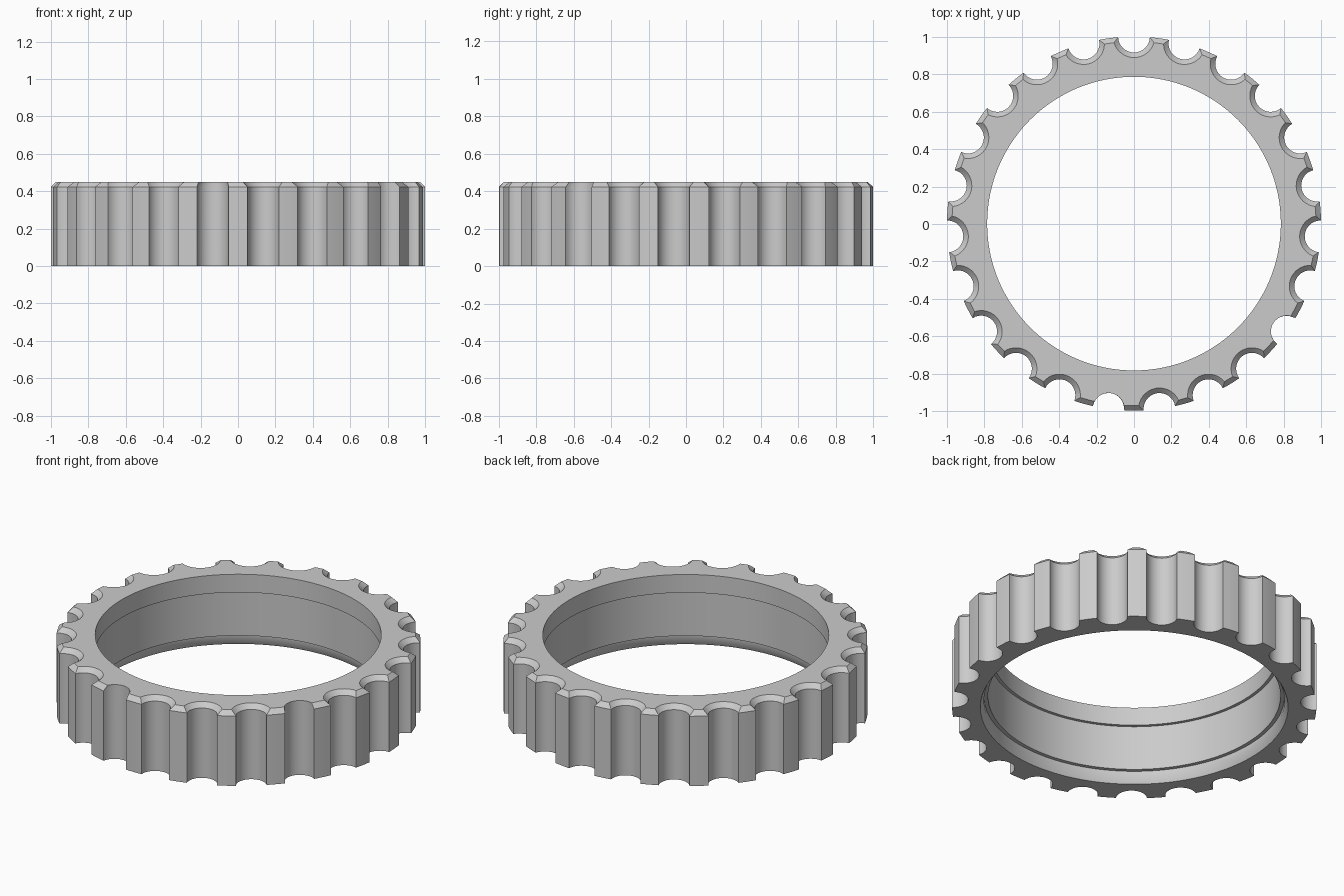
import bpy
import bmesh
from math import sin, cos, acos, pi, tau, radians

cube = bpy.data.objects.get("Cube")
if cube:
    bpy.data.objects.remove(cube, do_unlink=True)

NOTCHES = 23          # scallops round the rim
PLAIN = (8, 12)       # scallops whose top edge is left unchamfered
RIM, NOTCH_R, NOTCH_C = 1.0, 0.085, 1.0
HEIGHT, CHAMFER = 0.45, 0.027
ARC, TOOTH = 16, 4    # segments per scallop and per tooth
SHIFT_Y = 0.002       # an odd count leaves the outline slightly off centre
PITCH = tau / NOTCHES

mat = bpy.data.materials.new("plain grey")
mat.use_nodes = True
grey = (0.6, 0.6, 0.6, 1)
mat.diffuse_color = grey
mat.node_tree.nodes["Principled BSDF"].inputs["Base Color"].default_value = grey


def scallop(index, inset):
    """Radius of a scallop and its half angle on the rim for a given inset."""
    r = NOTCH_R + (0 if index % NOTCHES in PLAIN else inset)
    rim = RIM - inset
    half = acos((rim ** 2 + NOTCH_C ** 2 - r ** 2) / (2 * rim * NOTCH_C))
    return r, rim, half


def outline(inset):
    """Scalloped rim outline, clockwise from the back."""
    points = []
    for i in range(NOTCHES):
        r, rim, half = scallop(i, inset)
        mid = pi / 2 - i * PITCH
        # scallop arc, measured from the inward direction
        sweep = acos((NOTCH_C - rim * cos(half)) / r)
        for k in range(ARC + 1):
            t = -sweep + 2 * sweep * k / ARC
            u, v = NOTCH_C - r * cos(t), r * sin(t)
            points.append((u * cos(mid) + v * sin(mid),
                           u * sin(mid) - v * cos(mid)))
        # tooth arc up to the next scallop
        start = mid - half
        end = mid - PITCH + scallop(i + 1, inset)[2]
        for k in range(1, TOOTH):
            a = start + (end - start) * k / TOOTH
            points.append((rim * cos(a), rim * sin(a)))
    return points


base = outline(0)
count = len(base)


def circle(radius):
    """Bore circle with points matched to the rim outline."""
    half = scallop(0, 0)[2]
    per = ARC + TOOTH
    points = []
    for n in range(count):
        i, k = divmod(n, per)
        if k <= ARC:
            offset = -half + 2 * half * k / ARC
        else:
            offset = half + (PITCH - 2 * half) * (k - ARC) / TOOTH
        a = pi / 2 - i * PITCH - offset
        points.append((radius * cos(a), radius * sin(a)))
    return points


# closed section: outer wall, top chamfer, then down the stepped bore
bore = [(0.785, HEIGHT), (0.785, 0.34), (0.803, 0.34), (0.803, 0.07),
        (0.825, 0.07), (0.825, 0.04), (0.845, 0.0)]
sections = [(base, 0), (base, HEIGHT - CHAMFER), (outline(CHAMFER), HEIGHT)]
sections += [(circle(r), z) for r, z in bore]

bm = bmesh.new()
loops = [[bm.verts.new((x, y + SHIFT_Y, z)) for x, y in pts]
         for pts, z in sections]
for s, low in enumerate(loops):
    high = loops[(s + 1) % len(loops)]
    for n in range(count):
        m = (n + 1) % count
        bm.faces.new((low[n], low[m], high[m], high[n]))
bmesh.ops.remove_doubles(bm, verts=bm.verts, dist=0.00001)
bmesh.ops.recalc_face_normals(bm, faces=bm.faces)

mesh = bpy.data.meshes.new("scalloped_ring")
bm.to_mesh(mesh)
bm.free()
mesh.materials.append(mat)
ring = bpy.data.objects.new("scalloped_ring", mesh)
bpy.context.collection.objects.link(ring)

bpy.ops.object.select_all(action="DESELECT")
ring.select_set(True)
bpy.context.view_layer.objects.active = ring
bpy.ops.object.shade_smooth_by_angle(angle=radians(28))
